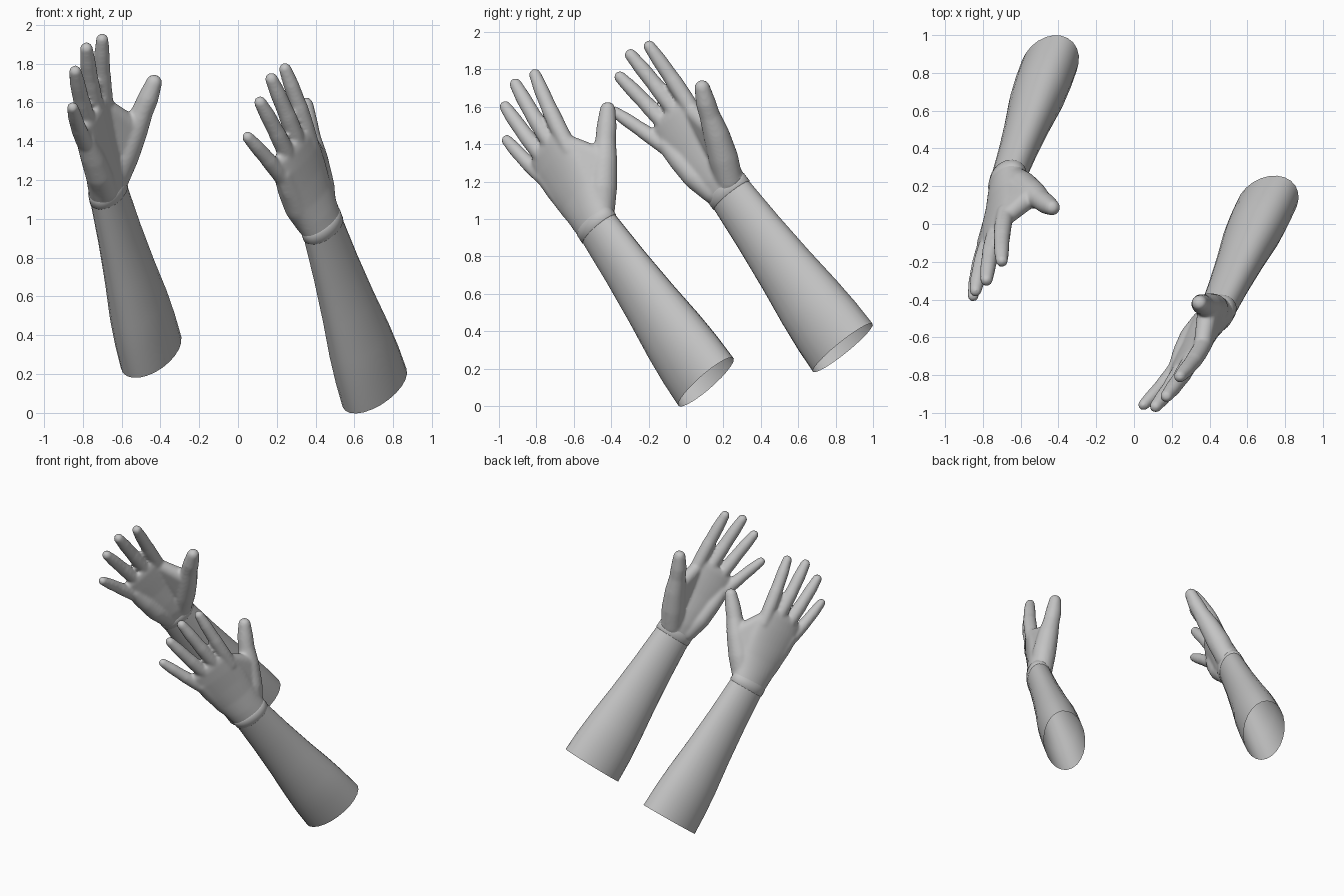
import bpy, bmesh, math
from mathutils import Vector

if "Cube" in bpy.data.objects:
    bpy.data.objects.remove(bpy.data.objects["Cube"])

skin = bpy.data.materials.new("plain_grey")
skin.diffuse_color = (0.55, 0.55, 0.55, 1)
skin.use_nodes = True
skin.node_tree.nodes["Principled BSDF"].inputs["Base Color"].default_value = skin.diffuse_color

# Each arm: wrist centre, then axes towards fingers, thumb side and palm
ARMS = {
    "right": [(-0.665, 0.245, 1.125), (-0.212, -0.58, 0.795), (0.441, 0.667, 0.595), (0.869, -0.476, -0.111)],
    "left": [(0.44, -0.463, 0.945), (-0.257, -0.555, 0.795), (0.578, 0.56, 0.591), (-0.774, 0.601, 0.188)],
}

# Sections: along arm, thumb-side offset, half width, palm offset, half thickness
FOREARM = [(-1.03, 0, 0.218, 0, 0.142), (-0.88, 0, 0.211, 0, 0.143), (-0.72, 0, 0.196, 0, 0.138),
           (-0.5, 0, 0.17, 0, 0.117), (-0.25, 0, 0.146, 0, 0.099), (0.01, 0, 0.127, 0, 0.087)]
BAND = [(0, 0, 0.127, 0, 0.087), (0.005, 0, 0.132, 0, 0.091), (0.055, 0, 0.131, 0.002, 0.09),
        (0.066, 0, 0.122, 0.003, 0.082)]
PALM = [(0.02, 0, 0.128, 0, 0.087), (0.12, 0, 0.14, 0.012, 0.084), (0.22, 0, 0.156, 0.02, 0.073),
        (0.34, 0, 0.171, 0.023, 0.062), (0.45, 0.002, 0.176, 0.027, 0.056), (0.53, 0.008, 0.16, 0.031, 0.05),
        (0.565, 0.02, 0.125, 0.033, 0.04)]

# Chains of round sections: along arm, thumb side, palm side, radius
THUMB = [(0.07, 0.055, 0.025, 0.075), (0.17, 0.125, 0.065, 0.08), (0.28, 0.2, 0.115, 0.07),
         (0.37, 0.255, 0.157, 0.056), (0.43, 0.295, 0.185, 0.054), (0.50, 0.345, 0.212, 0.042)]
WEB = [(0.2, 0.12, 0.06, 0.065), (0.3, 0.2, 0.11, 0.058), (0.375, 0.175, 0.08, 0.046),
       (0.47, 0.13, 0.04, 0.046), (0.3, 0.12, 0.045, 0.055)]
PALM_HEEL = [(0.08, -0.06, 0.022, 0.07), (0.2, -0.09, 0.035, 0.07), (0.32, -0.105, 0.036, 0.063),
             (0.44, -0.12, 0.032, 0.05)]

# Fingers: base, tip, base radius, tip radius
FINGERS = [((0.44, 0.12, 0.027), (0.893, 0.173, 0.088), 0.05, 0.037),
           ((0.46, 0.040, 0.028), (0.930, 0.043, 0.070), 0.05, 0.038),
           ((0.44, -0.046, 0.028), (0.881, -0.092, 0.060), 0.049, 0.037),
           ((0.38, -0.117, 0.03), (0.752, -0.229, 0.083), 0.046, 0.034)]


def place(frame, f, t, p):
    origin, along, thumb, palm = (Vector(v) for v in frame)
    return origin + along.normalized() * f + thumb.normalized() * t + palm.normalized() * p


def loft(bm, frame, sections, sides, capped):
    rings = []
    for f, tc, a, pc, b in sections:
        rings.append([bm.verts.new(place(frame, f,
                                         tc + a * math.cos(math.tau * i / sides),
                                         pc + b * math.sin(math.tau * i / sides)))
                      for i in range(sides)])
    for low, high in zip(rings, rings[1:]):
        for i in range(sides):
            j = (i + 1) % sides
            bm.faces.new((low[i], low[j], high[j], high[i]))
    if capped:
        bm.faces.new(rings[0])
        bm.faces.new(rings[-1])


def ball_points(centre, radius, count=160):
    # Evenly spread points on a sphere
    points = []
    for i in range(count):
        z = 1 - 2 * (i + 0.5) / count
        ring = math.sqrt(1 - z * z)
        turn = i * math.pi * (3 - math.sqrt(5))
        points.append(centre + radius * Vector((ring * math.cos(turn), ring * math.sin(turn), z)))
    return points


def hull(bm, frame, spots):
    # Tight skin around a group of balls
    verts = [bm.verts.new(co) for f, t, p, r in spots
             for co in ball_points(place(frame, f, t, p), r)]
    bmesh.ops.convex_hull(bm, input=verts)
    loose = [v for v in bm.verts if not v.link_faces]
    bmesh.ops.delete(bm, geom=loose, context="VERTS")


def chain(bm, frame, points):
    # Tapered round links between neighbouring points
    for pair in zip(points, points[1:]):
        hull(bm, frame, pair)


def finger(base, tip, r0, r1):
    points = []
    for s, swell in ((0, 0.92), (0.28, 1.0), (0.5, 1.04), (0.57, 1.0), (0.8, 1.02), (1, 0.88)):
        f, t, p = Vector(base).lerp(Vector(tip), s)
        points.append((f, t, p - 0.01 * math.sin(math.pi * s), (r0 + (r1 - r0) * s) * swell))
    return points


def finish(bm, name):
    bmesh.ops.recalc_face_normals(bm, faces=bm.faces[:])
    for face in bm.faces:
        face.smooth = True
    mesh = bpy.data.meshes.new(name)
    bm.to_mesh(mesh)
    bm.free()
    mesh.materials.append(skin)
    obj = bpy.data.objects.new(name, mesh)
    bpy.context.collection.objects.link(obj)
    return obj


for side, frame in ARMS.items():
    # Hollow forearm, open at the elbow end
    bm = bmesh.new()
    loft(bm, frame, FOREARM, 24, False)
    finish(bm, side + "_forearm")

    # Slim band at the wrist
    bm = bmesh.new()
    loft(bm, frame, BAND, 32, False)
    finish(bm, side + "_wrist_band")

    # Hand: palm, thumb, web and fingers fused into one smooth skin
    bm = bmesh.new()
    loft(bm, frame, PALM, 32, True)
    hull(bm, frame, WEB)
    for points in [THUMB, PALM_HEEL] + [finger(*spec) for spec in FINGERS]:
        chain(bm, frame, points)
    hand = finish(bm, side + "_hand")
    fuse = hand.modifiers.new("fuse", "REMESH")
    fuse.mode = "VOXEL"
    fuse.voxel_size = 0.009
    fuse.use_smooth_shade = True
    soften = hand.modifiers.new("soften", "SMOOTH")
    soften.factor = 0.5
    soften.iterations = 10
